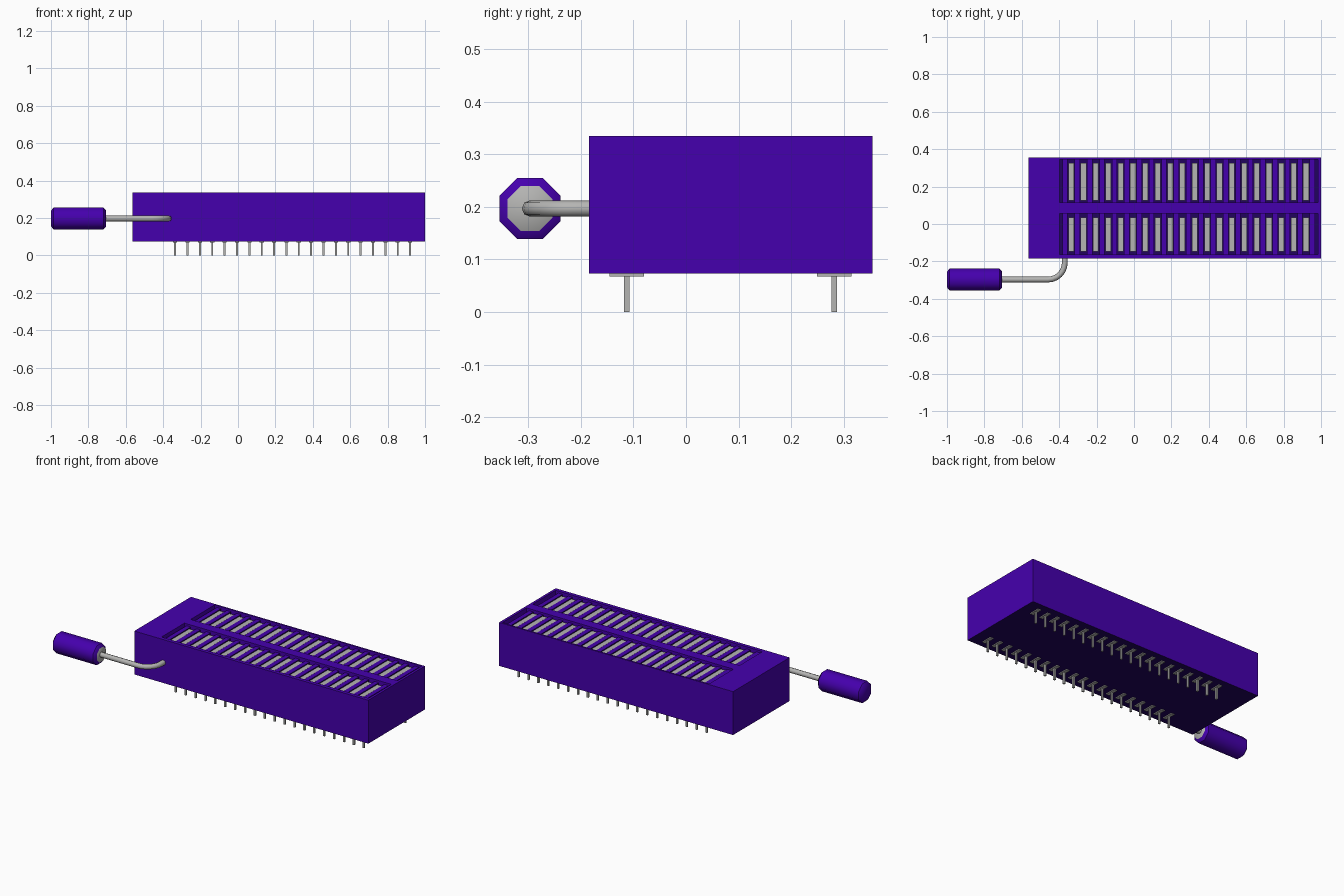
import bpy, bmesh, math
from mathutils import Vector

if "Cube" in bpy.data.objects:
    bpy.data.objects.remove(bpy.data.objects["Cube"])


def material(name, rgb):
    m = bpy.data.materials.new(name)
    m.use_nodes = True
    m.diffuse_color = (*rgb, 1)
    m.node_tree.nodes["Principled BSDF"].inputs["Base Color"].default_value = (*rgb, 1)
    return m


PURPLE = material("purple plastic", (0.06, 0.0, 0.42))
DARK = material("dark purple plastic", (0.015, 0.001, 0.11))
GREY = material("grey metal", (0.46, 0.46, 0.45))


def add_object(name, bm, *mats):
    bmesh.ops.recalc_face_normals(bm, faces=bm.faces)
    me = bpy.data.meshes.new(name)
    bm.to_mesh(me)
    bm.free()
    ob = bpy.data.objects.new(name, me)
    bpy.context.collection.objects.link(ob)
    for m in mats:
        me.materials.append(m)
    return ob


def add_box(bm, x, y, z):
    lo, hi = Vector((x[0], y[0], z[0])), Vector((x[1], y[1], z[1]))
    for v in bmesh.ops.create_cube(bm, size=1)["verts"]:
        v.co = [(a + b) / 2 + c * (b - a) for a, b, c in zip(lo, hi, v.co)]


def around(c, half):
    return (c - half, c + half)


def smooth(ob):
    bpy.ops.object.select_all(action="DESELECT")
    bpy.context.view_layer.objects.active = ob
    ob.select_set(True)
    bpy.ops.object.shade_smooth_by_angle(angle=math.radians(48))


COUNT, FIRST, PITCH = 20, -0.336, 0.0661
BOTTOM, TOP, FLOOR = 0.073, 0.335, 0.2
columns = [FIRST + i * PITCH for i in range(COUNT)]
pockets = {"front": (-0.163, 0.056), "back": (0.115, 0.345)}
contact_spans = {"front": (-0.147, 0.036), "back": (0.125, 0.325)}
pin_rows = {"front": -0.113, "back": 0.282}

# Housing with two long pockets
bm = bmesh.new()
add_box(bm, (-0.563, 1.0), (-0.185, 0.355), (BOTTOM, TOP))
housing = add_object("housing", bm, PURPLE, DARK)
bm = bmesh.new()
for span in pockets.values():
    add_box(bm, (-0.397, 0.985), span, (FLOOR, TOP + 0.1))
cutter = add_object("pocket_cutter", bm, PURPLE)
cutter.hide_render = True
cut = housing.modifiers.new("pockets", "BOOLEAN")
cut.operation, cut.solver, cut.object = "DIFFERENCE", "EXACT", cutter
bpy.context.view_layer.objects.active = housing
bpy.ops.object.modifier_apply(modifier=cut.name)
bpy.data.objects.remove(cutter)

# Dark underside and pocket floors
for f in housing.data.polygons:
    f.material_index = int(abs(f.normal.z) > 0.9 and f.center.z < TOP - 0.01)

for side, (y0, y1) in pockets.items():
    # Divider ribs between the contacts, dark on their flanks
    bm = bmesh.new()
    for i in range(COUNT + 1):
        add_box(bm, around(FIRST + (i - 0.5) * PITCH, 0.014), (y0, y1), (FLOOR, TOP - 0.012))
    ribs = add_object(side + "_dividers", bm, PURPLE, DARK)
    for f in ribs.data.polygons:
        f.material_index = int(f.normal.z < 0.5)

    # Spring contacts: a bridge with two folded legs
    bm = bmesh.new()
    a, b = contact_spans[side]
    for x in columns:
        add_box(bm, around(x, 0.015), (a, b), (TOP - 0.025, TOP - 0.015))
        for y in (a + 0.005, b - 0.005):
            add_box(bm, around(x, 0.015), around(y, 0.005), (FLOOR, TOP - 0.02))
    add_object(side + "_contacts", bm, GREY)

    # Solder pins with flat shoulders
    bm = bmesh.new()
    for x in columns:
        y = pin_rows[side]
        add_box(bm, around(x, 0.005), around(y, 0.005), (0, BOTTOM))
        add_box(bm, around(x, 0.011), around(y, 0.033), (BOTTOM - 0.005, BOTTOM + 0.002))
    add_object(side + "_pins", bm, GREY)

# Bent lever rod
LEVER_Y, LEVER_Z, BEND = -0.297, 0.197, 0.09
path = [(-0.72, LEVER_Y)]
for i in range(7):
    t = math.radians(15 * i)
    path.append((-0.37 - BEND + BEND * math.sin(t), LEVER_Y + BEND - BEND * math.cos(t)))
path.append((-0.37, -0.17))
bm = bmesh.new()
rings = []
for i, (x, y) in enumerate(path):
    p, q = path[max(i - 1, 0)], path[min(i + 1, len(path) - 1)]
    side = Vector((p[1] - q[1], q[0] - p[0], 0)).normalized()
    angles = [math.tau * k / 8 for k in range(8)]
    rings.append([bm.verts.new(Vector((x, y, LEVER_Z)) + 0.0155 * (
        side * math.cos(a) + Vector((0, 0, 1)) * math.sin(a))) for a in angles])
for r, s in zip(rings, rings[1:]):
    for k in range(8):
        bm.faces.new((r[k], r[k - 1], s[k - 1], s[k]))
bm.faces.new(rings[0])
bm.faces.new(rings[-1])
smooth(add_object("lever_rod", bm, GREY))

# Octagonal chamfered grip, grey on the end that takes the rod
bm = bmesh.new()
profile = [(-1.0, 0.045), (-0.986, 0.063), (-0.719, 0.063), (-0.705, 0.046)]
rings = []
for x, r in profile:
    angles = [math.tau * (k + 0.5) / 8 for k in range(8)]
    rings.append([bm.verts.new((x, LEVER_Y + r * math.cos(a), LEVER_Z + r * math.sin(a)))
                  for a in angles])
for r, s in zip(rings, rings[1:]):
    for k in range(8):
        bm.faces.new((r[k], r[k - 1], s[k - 1], s[k]))
bm.faces.new(rings[0])
bm.faces.new(rings[-1]).material_index = 1
smooth(add_object("lever_grip", bm, PURPLE, GREY))
